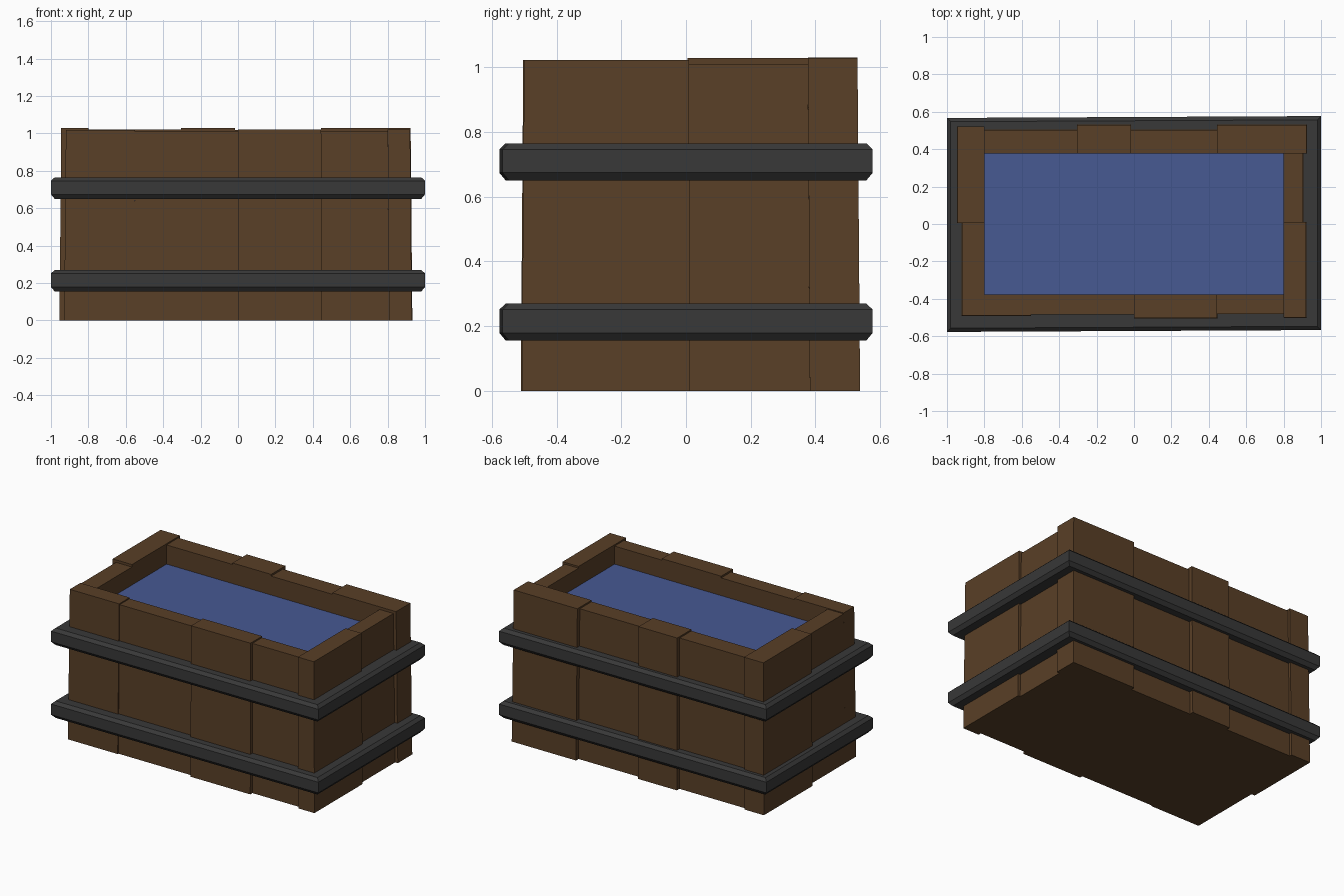
import bpy
import bmesh

cube = bpy.data.objects.get("Cube")
if cube:
    bpy.data.objects.remove(cube, do_unlink=True)


def material(name, rgb):
    mat = bpy.data.materials.new(name)
    mat.use_nodes = True
    mat.diffuse_color = (*rgb, 1)
    bsdf = next(n for n in mat.node_tree.nodes if n.type == "BSDF_PRINCIPLED")
    bsdf.inputs["Base Color"].default_value = (*rgb, 1)
    return mat


WOOD = material("brown wood", (0.1, 0.05, 0.02))
IRON = material("dark iron", (0.04, 0.04, 0.04))
WATER = material("blue water", (0.063, 0.1, 0.29))


def finish(name, bm, mat):
    bmesh.ops.recalc_face_normals(bm, faces=bm.faces)
    mesh = bpy.data.meshes.new(name)
    bm.to_mesh(mesh)
    bm.free()
    mesh.materials.append(mat)
    obj = bpy.data.objects.new(name, mesh)
    bpy.context.collection.objects.link(obj)


def block(name, x0, x1, y0, y1, z0, z1, mat, flare=True):
    """Box whose foot is slightly wider than its top."""
    bm = bmesh.new()
    bmesh.ops.create_cube(bm, size=1)
    for v in bm.verts:
        low = flare and v.co.z < 0
        x = x0 if v.co.x < 0 else x1
        y = y0 if v.co.y < 0 else y1
        v.co = (x * (1.01 if low else 1), y * (1.015 if low else 1),
                z0 if v.co.z < 0 else z1)
    finish(name, bm, mat)


# Planks: start, end, outer face, height
IN_X, IN_Y = 0.8, 0.377
front = [(-0.92, -0.55, -0.49, 1.018), (-0.55, 0, -0.483, 1.01),
         (0, 0.445, -0.503, 1.022), (0.445, IN_X, -0.48, 1.012)]
back = [(-IN_X, -0.305, 0.503, 1.02), (-0.305, -0.015, 0.53, 1.03),
        (-0.015, 0.445, 0.503, 1.018), (0.445, 0.923, 0.53, 1.028)]
left = [(-0.5, 0.01, 0.92, 1.022), (0.01, IN_Y, 0.903, 1.01)]
right = [(-IN_Y, 0.005, -0.92, 1.012), (0.005, 0.52, -0.945, 1.029)]

for side, planks in (("front", front), ("back", back)):
    for i, (a, b, out, top) in enumerate(planks):
        y0, y1 = sorted((out, IN_Y if out > 0 else -IN_Y))
        block(f"{side}_plank_{i + 1}", a, b, y0, y1, 0, top, WOOD)
for side, planks in (("left", left), ("right", right)):
    for i, (a, b, out, top) in enumerate(planks):
        x0, x1 = sorted((out, IN_X if out > 0 else -IN_X))
        block(f"{side}_plank_{i + 1}", x0, x1, a, b, 0, top, WOOD)

# Floor and water filling
block("floor", -IN_X, IN_X, -IN_Y, IN_Y, 0, 0.06, WOOD)
block("water", -IN_X, IN_X, -IN_Y, IN_Y, 0.06, 0.89, WATER, flare=False)


def band(name, z):
    """Chamfered hoop swept round the four slightly skewed corners."""
    profile = [(0.02, 0), (0, 0.024), (0, 0.096), (0.02, 0.115),
               (0.12, 0.115), (0.12, 0)]
    corners = [(-1, -0.577), (1, -0.567), (1, 0.577), (-1, 0.567)]
    bm = bmesh.new()
    rings = []
    for cx, cy in corners:
        sx, sy = (1 if cx > 0 else -1), (1 if cy > 0 else -1)
        rings.append([bm.verts.new((cx - sx * d, cy - sy * d, z + h))
                      for d, h in profile])
    n = len(profile)
    for i, ring in enumerate(rings):
        nxt = rings[(i + 1) % len(rings)]
        for j in range(n):
            k = (j + 1) % n
            bm.faces.new((ring[j], nxt[j], nxt[k], ring[k]))
    finish(name, bm, IRON)


band("lower_band", 0.155)
band("upper_band", 0.65)
